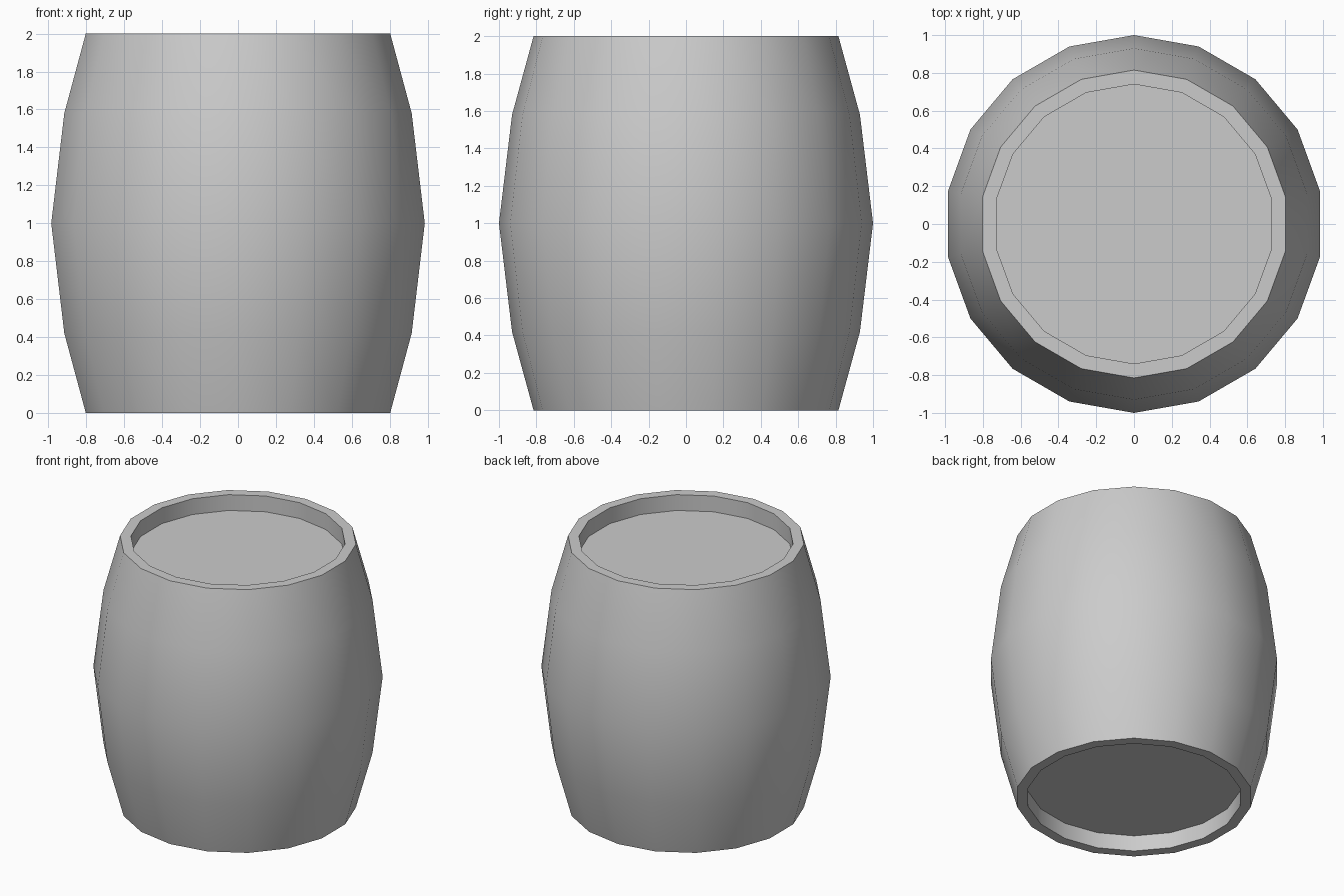
import bpy, bmesh, math

if "Cube" in bpy.data.objects:
    bpy.data.objects.remove(bpy.data.objects["Cube"])

SIDES = 18
RIM, INNER, RECESS = 0.815, 0.74, 0.12


def lathe(name, profile):
    """Revolve (radius, z) points around z; close both ends with flat caps."""
    bm = bmesh.new()
    rings = []
    for r, z in profile:
        rings.append([bm.verts.new((r * math.sin(2 * math.pi * i / SIDES),
                                    r * math.cos(2 * math.pi * i / SIDES), z))
                      for i in range(SIDES)])
    for a, b in zip(rings, rings[1:]):
        for i in range(SIDES):
            j = (i + 1) % SIDES
            bm.faces.new((a[i], a[j], b[j], b[i]))
    bm.faces.new(rings[0])
    bm.faces.new(rings[-1])
    bmesh.ops.recalc_face_normals(bm, faces=bm.faces)
    mesh = bpy.data.meshes.new(name)
    bm.to_mesh(mesh)
    bm.free()
    obj = bpy.data.objects.new(name, mesh)
    bpy.context.collection.objects.link(obj)
    return obj


# Bulging barrel with a rim and recessed flat head at each end
lower_half = [(INNER, RECESS), (INNER, 0), (RIM, 0), (0.93, 0.42)]
upper_half = [(r, 2 - z) for r, z in reversed(lower_half)]
barrel = lathe("barrel", lower_half + [(1, 1)] + upper_half)

# Smooth sides, sharp rims
bpy.context.view_layer.objects.active = barrel
barrel.select_set(True)
bpy.ops.object.shade_smooth_by_angle(angle=math.radians(30))
